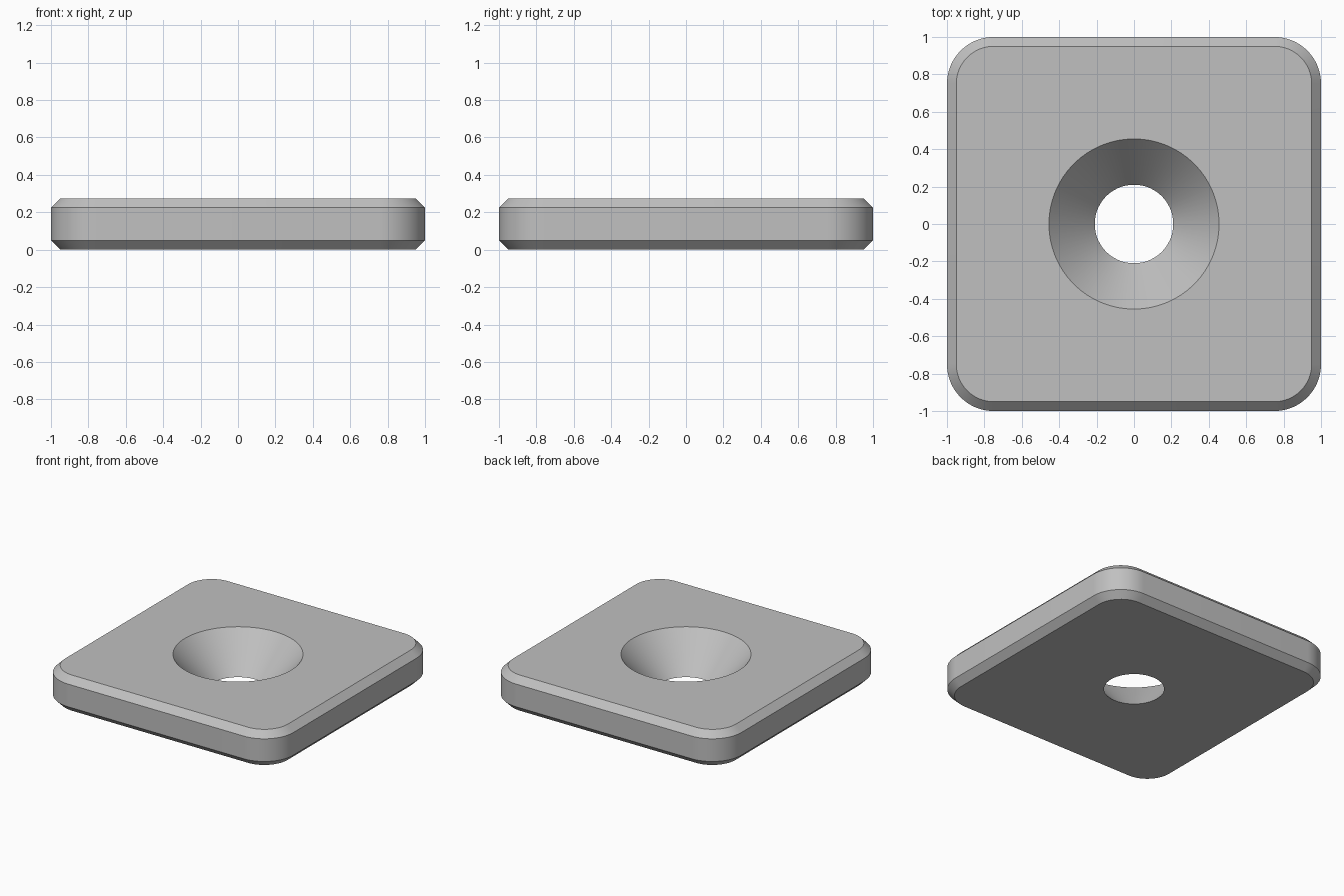
import bpy
import bmesh
from math import cos, sin, pi, radians

cube = bpy.data.objects.get("Cube")
if cube:
    bpy.data.objects.remove(cube, do_unlink=True)

HEIGHT = 0.275
CHAMFER = 0.05
CORNER = 0.75      # centre of each corner arc
RADIUS = 0.25      # corner radius
STEPS = 20         # points per corner


def rounded_square(bm, inset, z):
    ring = []
    r = RADIUS - inset
    for q in range(4):
        cx = CORNER if q in (0, 3) else -CORNER
        cy = CORNER if q in (0, 1) else -CORNER
        for i in range(STEPS):
            a = (q + i / (STEPS - 1)) * pi / 2
            ring.append(bm.verts.new((cx + r * cos(a), cy + r * sin(a), z)))
    return ring


def circle(bm, r, z):
    n = 4 * STEPS
    angles = [(i + 0.5) * 2 * pi / n for i in range(n)]
    return [bm.verts.new((r * cos(a), r * sin(a), z)) for a in angles]


# Plate section: bottom hole, chamfered rim, countersink, closed on itself
bm = bmesh.new()
rings = [
    circle(bm, 0.21, 0),
    rounded_square(bm, CHAMFER, 0),
    rounded_square(bm, 0, CHAMFER),
    rounded_square(bm, 0, HEIGHT - CHAMFER),
    rounded_square(bm, CHAMFER, HEIGHT),
    circle(bm, 0.455, HEIGHT),
]
for a, b in zip(rings, rings[1:] + rings[:1]):
    for i in range(len(a)):
        j = (i + 1) % len(a)
        bm.faces.new((a[i], a[j], b[j], b[i]))
bmesh.ops.recalc_face_normals(bm, faces=bm.faces)

mesh = bpy.data.meshes.new("countersunk_plate")
bm.to_mesh(mesh)
bm.free()
plate = bpy.data.objects.new("countersunk_plate", mesh)
bpy.context.collection.objects.link(plate)

# Plain grey material
grey = bpy.data.materials.new("plain_grey")
grey.use_nodes = True
color = (0.53, 0.53, 0.53, 1)
grey.diffuse_color = color
grey.node_tree.nodes["Principled BSDF"].inputs["Base Color"].default_value = color
mesh.materials.append(grey)

# Smooth arcs with crisp chamfer edges
bpy.ops.object.select_all(action="DESELECT")
plate.select_set(True)
bpy.context.view_layer.objects.active = plate
bpy.ops.object.shade_smooth_by_angle(angle=radians(30))
